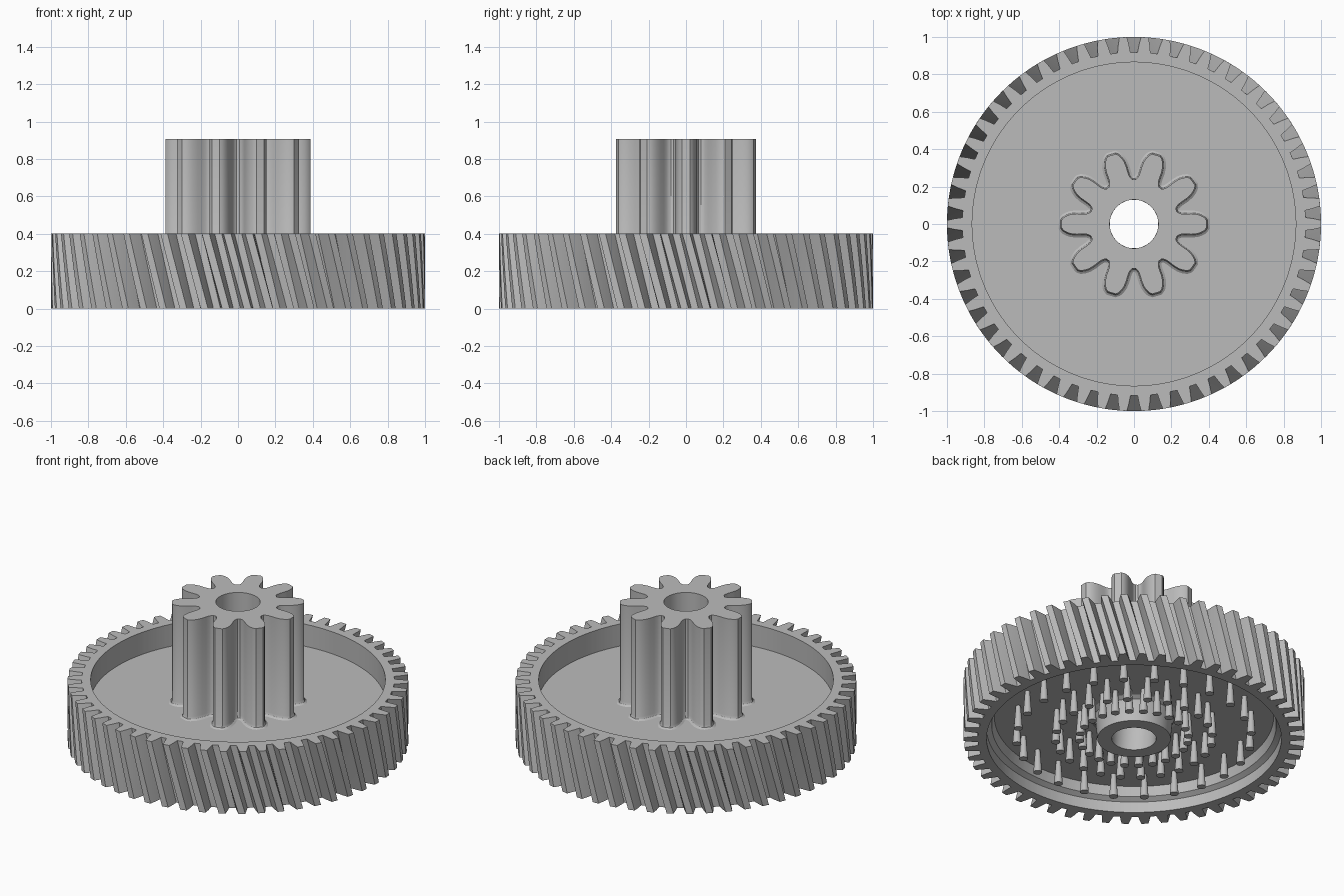
import bpy, bmesh, math
from mathutils import Vector

if "Cube" in bpy.data.objects:
    bpy.data.objects.remove(bpy.data.objects["Cube"])

GEAR_TOP, FLOOR, CEILING, PINION_TOP = 0.403, 0.26, 0.15, 0.907
BORE, RIM = 0.13, 0.865
TEETH, TWIST = 54, 0.11

# One grey plastic for everything
grey = bpy.data.materials.new("grey_plastic")
colour = (0.5, 0.5, 0.5, 1)
grey.use_nodes = True
grey.diffuse_color = colour
grey.node_tree.nodes["Principled BSDF"].inputs["Base Color"].default_value = colour


def finish(name, bm):
    bmesh.ops.recalc_face_normals(bm, faces=bm.faces)
    mesh = bpy.data.meshes.new(name)
    bm.to_mesh(mesh)
    bm.free()
    mesh.materials.append(grey)
    obj = bpy.data.objects.new(name, mesh)
    bpy.context.collection.objects.link(obj)
    bpy.ops.object.select_all(action="DESELECT")
    bpy.context.view_layer.objects.active = obj
    obj.select_set(True)
    bpy.ops.object.shade_smooth_by_angle(angle=math.radians(30))
    return obj


def loft(name, rings):
    """Bridge (outline, height) rings in order and close back to the first."""
    bm = bmesh.new()
    loops = [[bm.verts.new((p[0], p[1], z)) for p in pts] for pts, z in rings]
    for a, b in zip(loops, loops[1:] + loops[:1]):
        for i in range(len(a)):
            j = (i + 1) % len(a)
            bm.faces.new((a[i], a[j], b[j], b[i]))
    return finish(name, bm)


def toothed(count, half_tooth, turn=0.0):
    """Outline from (radius, half angle in degrees) points, tip to root."""
    side = [(r, -a) for r, a in reversed(half_tooth)] + list(half_tooth)
    pts = []
    for k in range(count):
        for r, a in side:
            t = math.tau * k / count + math.radians(a) + turn
            pts.append(Vector((r * math.cos(t), r * math.sin(t))))
    return pts


def circle_like(outline, radius):
    return [p.normalized() * radius for p in outline]


def even_circle(count, radius):
    return [Vector((radius * math.cos(math.tau * i / count),
                    radius * math.sin(math.tau * i / count))) for i in range(count)]


def grow(outline, amount):
    """Move an outline outwards along its normals."""
    result = []
    for i, p in enumerate(outline):
        d = (outline[(i + 1) % len(outline)] - outline[i - 1]).normalized()
        result.append(p + Vector((d.y, -d.x)) * amount)
    return result


# Large helical gear: twisted toothed wall, dished top, hollow underside with hub
helical_tooth = [(1.0, 1.15), (0.96, 1.7), (0.918, 2.15)]
steps = 8
rings = []
for s in range(steps + 1):
    f = s / steps
    rings.append((toothed(TEETH, helical_tooth, TWIST * (1 - f)), GEAR_TOP * f))
top_outline = rings[-1][0]
bottom_outline = rings[0][0]
turned = [(RIM, GEAR_TOP), (RIM, FLOOR), (BORE, FLOOR), (BORE, 0), (0.215, 0),
          (0.225, 0.11), (0.235, 0.135), (0.26, CEILING), (0.82, CEILING),
          (0.835, 0.09), (RIM, 0.07), (RIM, 0)]
for i, (r, z) in enumerate(turned):
    base = top_outline if i < 3 else bottom_outline
    rings.append((circle_like(base, r), z))
loft("helical_gear", rings)

# Small straight pinion with a flared foot and a bore
pinion_tooth = [(0.387, 3.2), (0.378, 5.2), (0.36, 7.2), (0.34, 8.8), (0.31, 10.2),
                (0.28, 11.1), (0.258, 12.2), (0.245, 14.0), (0.238, 16.2)]
outline = toothed(10, pinion_tooth)
bore = circle_like(outline, BORE)
loft("pinion", [(bore, FLOOR - 0.02), (grow(outline, 0.018), FLOOR - 0.02),
                (grow(outline, 0.018), FLOOR), (grow(outline, 0.006), FLOOR + 0.008),
                (outline, FLOOR + 0.022), (outline, PINION_TOP), (bore, PINION_TOP)])

# Rings of tapered pins hanging under the plate
pins = bmesh.new()
for radius, count in ((0.32, 24), (0.46, 24), (0.69, 24)):
    for k in range(count):
        t = math.tau * k / count
        made = bmesh.ops.create_cone(pins, cap_ends=True, segments=12, radius1=0.026,
                                     radius2=0.014, depth=CEILING + 0.01)
        bmesh.ops.translate(pins, verts=made["verts"],
                            vec=(radius * math.cos(t), radius * math.sin(t),
                                 (CEILING + 0.01) / 2))
finish("underside_pins", pins)
